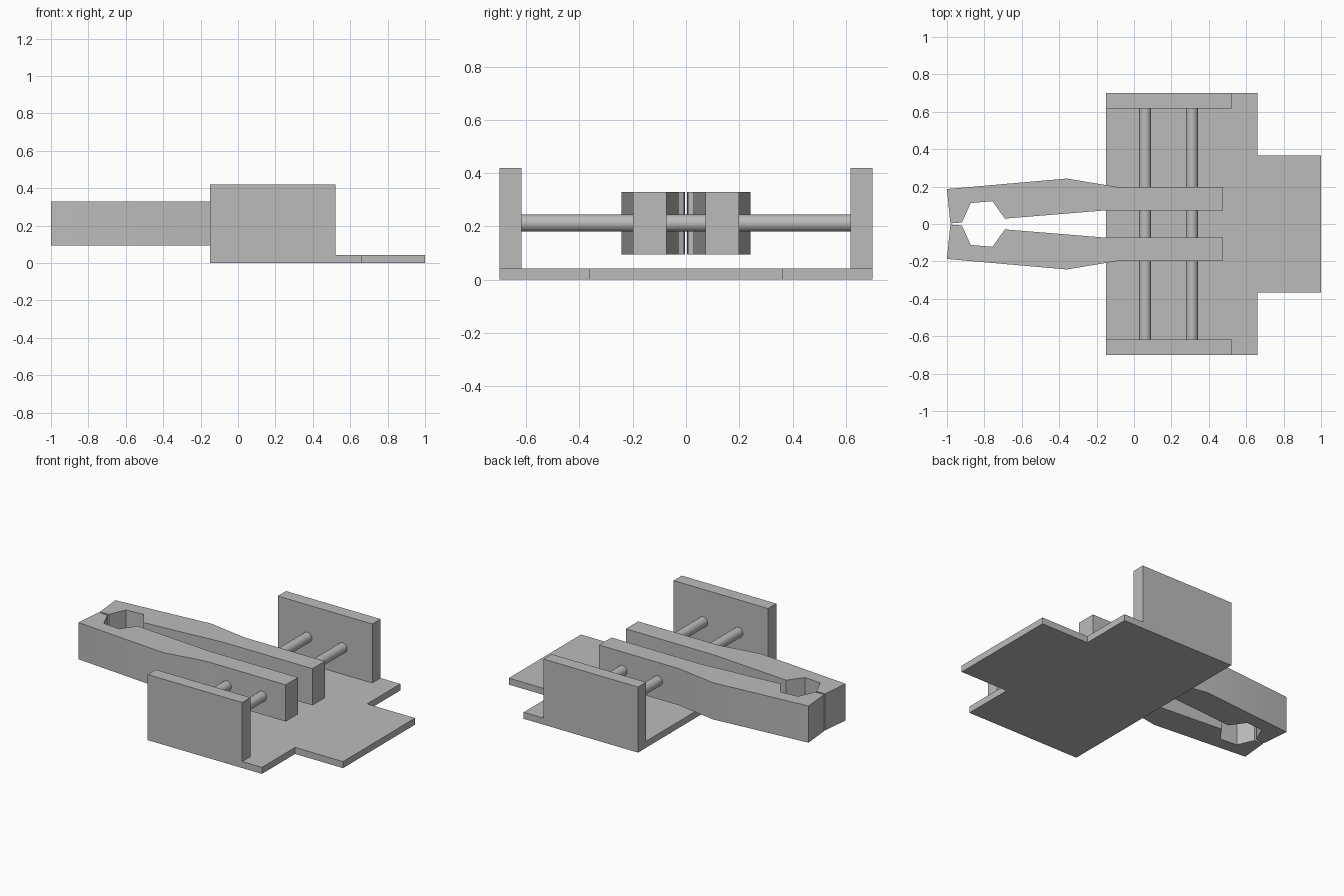
import bpy
import bmesh
import math

cube = bpy.data.objects.get("Cube")
if cube:
    bpy.data.objects.remove(cube, do_unlink=True)

# Single plain grey finish
grey = bpy.data.materials.new("plain_grey")
grey.use_nodes = True
COLOUR = (0.5, 0.5, 0.5, 1)
grey.diffuse_color = COLOUR
grey.node_tree.nodes["Principled BSDF"].inputs["Base Color"].default_value = COLOUR


def smooth(obj):
    bpy.ops.object.select_all(action='DESELECT')
    obj.select_set(True)
    bpy.context.view_layer.objects.active = obj
    bpy.ops.object.shade_smooth_by_angle(angle=math.radians(30))


def extrude_profile(name, points, z0, z1):
    """Solid from an outline in plan, between two heights."""
    bm = bmesh.new()
    face = bm.faces.new([bm.verts.new((x, y, z0)) for x, y in points])
    result = bmesh.ops.extrude_face_region(bm, geom=[face])
    top = [v for v in result["geom"] if isinstance(v, bmesh.types.BMVert)]
    bmesh.ops.translate(bm, verts=top, vec=(0, 0, z1 - z0))
    bmesh.ops.recalc_face_normals(bm, faces=bm.faces)
    mesh = bpy.data.meshes.new(name)
    bm.to_mesh(mesh)
    bm.free()
    mesh.materials.append(grey)
    obj = bpy.data.objects.new(name, mesh)
    bpy.context.collection.objects.link(obj)
    return obj


# Base plate with a narrower mounting tab
half = [(-0.15, 0.7), (0.66, 0.7), (0.66, 0.365), (1, 0.365)]
extrude_profile("base_plate", half + [(x, -y) for x, y in reversed(half)], 0, 0.042)

# Jaw outline with a hexagonal gripping notch near the tip
jaw = [(-1, 0.187), (-0.36, 0.243), (-0.09, 0.198), (0.477, 0.198),
       (0.477, 0.073), (-0.15, 0.073), (-0.69, 0.029), (-0.757, 0.122),
       (-0.873, 0.112), (-0.92, 0.008), (-0.982, 0.003)]

for label, side in (("back", 1), ("front", -1)):
    wall = [(-0.15, 0.7), (0.52, 0.7), (0.52, 0.617), (-0.15, 0.617)]
    extrude_profile(label + "_wall", [(x, y * side) for x, y in wall], 0.042, 0.42)
    smooth(extrude_profile(label + "_jaw", [(x, y * side) for x, y in jaw], 0.095, 0.33))

# Guide rods running between the walls, through both jaws
for label, x in (("outer", 0.06), ("inner", 0.31)):
    bpy.ops.mesh.primitive_cylinder_add(vertices=48, radius=0.032, depth=1.236,
                                        location=(x, 0, 0.212),
                                        rotation=(math.pi / 2, 0, 0))
    rod = bpy.context.object
    rod.name = label + "_guide_rod"
    rod.data.materials.append(grey)
    smooth(rod)
